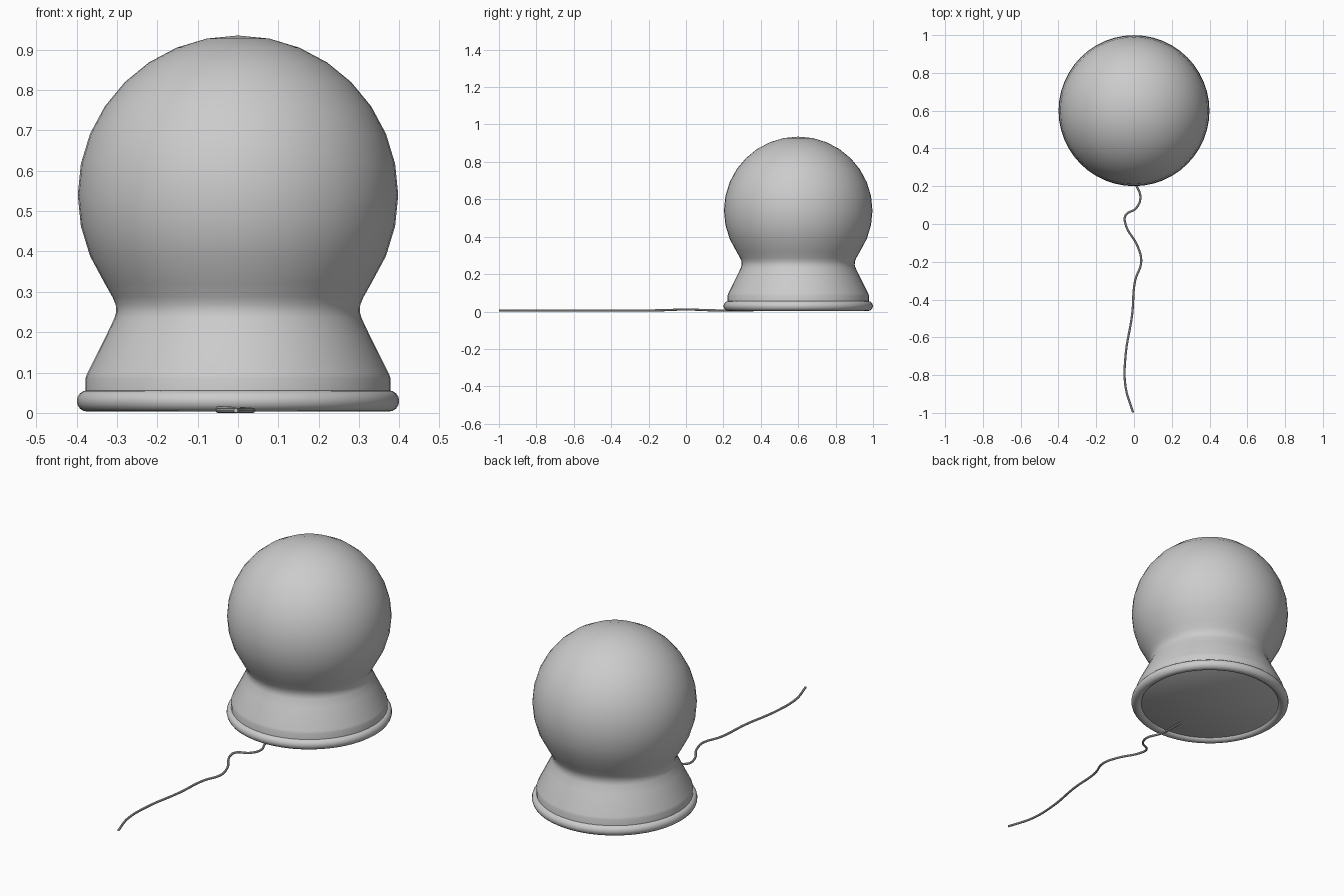
import bpy, bmesh, math
from mathutils import Matrix

cube = bpy.data.objects.get("Cube")
if cube:
    bpy.data.objects.remove(cube, do_unlink=True)

grey = bpy.data.materials.new("plain_grey")
grey.use_nodes = True
colour = (0.6, 0.6, 0.6, 1)
grey.diffuse_color = colour
grey.node_tree.nodes["Principled BSDF"].inputs["Base Color"].default_value = colour

CENTRE_Y = 0.6


def finish(obj):
    """Give the part its material and smooth shading with sharp edges kept."""
    obj.data.materials.clear()
    obj.data.materials.append(grey)
    bpy.ops.object.select_all(action='DESELECT')
    obj.select_set(True)
    bpy.context.view_layer.objects.active = obj
    bpy.ops.object.shade_smooth_by_angle(angle=math.radians(35))


def lathe(name, profile, segments, closed=False):
    """Turn a list of (radius, height) points around the upright axis."""
    bm = bmesh.new()
    verts = [bm.verts.new((r, 0, z)) for r, z in profile]
    edges = [bm.edges.new(pair) for pair in zip(verts, verts[1:])]
    if closed:
        edges.append(bm.edges.new((verts[-1], verts[0])))
    bmesh.ops.spin(bm, geom=verts + edges, axis=(0, 0, 1), cent=(0, 0, 0),
                   angle=math.tau, steps=segments, use_duplicate=False)
    bmesh.ops.remove_doubles(bm, verts=bm.verts, dist=0.0005)
    bmesh.ops.recalc_face_normals(bm, faces=bm.faces)
    bmesh.ops.transform(bm, matrix=Matrix.Translation((0, CENTRE_Y, 0)), verts=bm.verts)
    mesh = bpy.data.meshes.new(name)
    bm.to_mesh(mesh)
    bm.free()
    obj = bpy.data.objects.new(name, mesh)
    bpy.context.collection.objects.link(obj)
    finish(obj)


# Globe flowing through a soft neck into the flared base, closed underneath
base = [(0, 0.018), (0.36, 0.018), (0.378, 0.03), (0.378, 0.085), (0.374, 0.097),
        (0.324, 0.197), (0.306, 0.235), (0.302, 0.25), (0.303, 0.268), (0.311, 0.287)]
globe = []
for i in range(-3, 9):
    a = math.radians(11.25 * i)
    globe.append((0.397 * math.cos(a), 0.54 + 0.395 * math.sin(a)))
lathe("globe_and_base", base + globe, 48)

# Rounded rim around the foot
rim = []
for i in range(16):
    a = math.tau * i / 16
    rim.append((0.373 + 0.0265 * math.cos(a), 0.0295 + 0.0265 * math.sin(a)))
lathe("foot_rim", rim, 48, closed=True)

# Power cord lying on the ground, starting under the base
path = [(0, 0.36), (0.008, 0.22), (0.034, 0.14), (0.012, 0.085), (-0.045, 0.045),
        (-0.045, 0), (0.02, -0.12), (0.038, -0.2), (0.006, -0.3), (-0.01, -0.48),
        (-0.045, -0.7), (-0.045, -0.86), (-0.005, -0.998)]
curve = bpy.data.curves.new("cord", 'CURVE')
curve.dimensions = '3D'
curve.bevel_depth = 0.0058
curve.bevel_resolution = 2
curve.resolution_u = 8
curve.use_fill_caps = True
spline = curve.splines.new('BEZIER')
spline.bezier_points.add(len(path) - 1)
for point, (x, y) in zip(spline.bezier_points, path):
    lift = 0.005 * math.exp(-(y / 0.1) ** 2)
    point.co = (x, y, 0.006 + lift)
    point.handle_left_type = point.handle_right_type = 'AUTO'
cord = bpy.data.objects.new("cord", curve)
bpy.context.collection.objects.link(cord)
bpy.ops.object.select_all(action='DESELECT')
cord.select_set(True)
bpy.context.view_layer.objects.active = cord
bpy.ops.object.convert(target='MESH')
finish(bpy.context.view_layer.objects.active)
